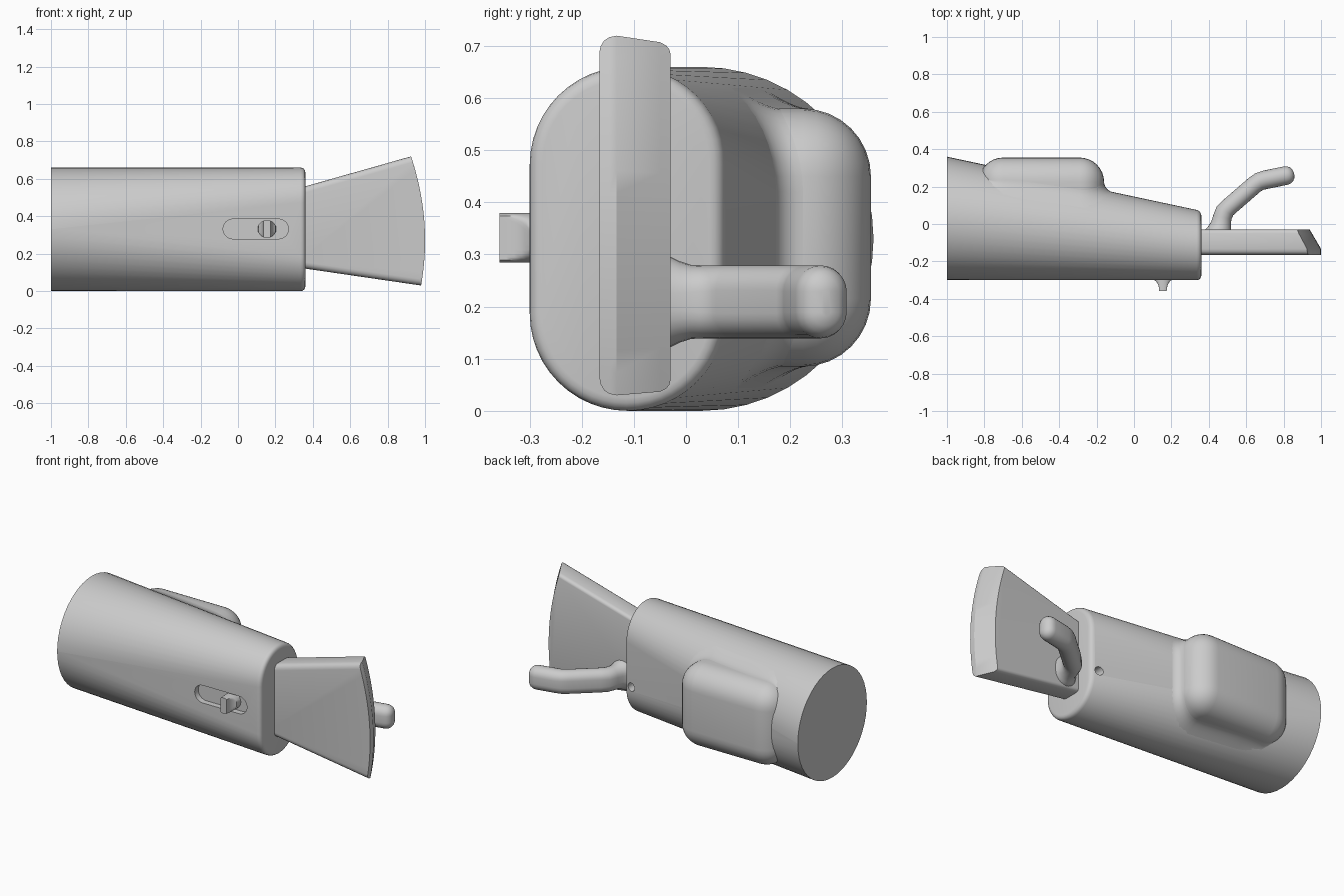
import bpy, bmesh
from math import sin, cos, pi, radians, sqrt

if "Cube" in bpy.data.objects:
    bpy.data.objects.remove(bpy.data.objects["Cube"])


def finish(ob, angle=35):
    bpy.ops.object.select_all(action='DESELECT')
    ob.select_set(True)
    bpy.context.view_layer.objects.active = ob
    bpy.ops.object.shade_smooth_by_angle(angle=radians(angle))


def loft(name, rings, caps=True):
    """Skin a list of closed rings that have equal point counts."""
    bm = bmesh.new()
    vs = [[bm.verts.new(p) for p in r] for r in rings]
    n = len(rings[0])
    for a, b in zip(vs, vs[1:]):
        for i in range(n):
            j = (i + 1) % n
            bm.faces.new((a[i], a[j], b[j], b[i]))
    if caps:
        bm.faces.new(vs[0])
        bm.faces.new(vs[-1])
    bmesh.ops.remove_doubles(bm, verts=bm.verts, dist=1e-5)
    bmesh.ops.recalc_face_normals(bm, faces=bm.faces)
    me = bpy.data.meshes.new(name)
    bm.to_mesh(me)
    bm.free()
    ob = bpy.data.objects.new(name, me)
    bpy.context.collection.objects.link(ob)
    return ob


def stadium(hw, hz, n=24):
    """Two half circles of radius hw joined by straight sides."""
    up = [(hw * cos(pi * i / n), hz - hw + hw * sin(pi * i / n)) for i in range(n + 1)]
    return up + [(-u, -v) for u, v in up]


def apply_mod(ob, kind, **settings):
    bpy.context.view_layer.objects.active = ob
    m = ob.modifiers.new(kind.title(), kind)
    for k, v in settings.items():
        setattr(m, k, v)
    bpy.ops.object.modifier_apply(modifier=m.name)


def body_radius(x):
    return 0.33 - 0.145 * (x + 1) / 1.36


# Body: round rear end changing into a stadium at the nose
rings = []
for x, o in [(-1, 0), (0.335, 0), (0.345, .002), (0.353, .007), (0.358, .015), (0.36, .025)]:
    r = body_radius(x)
    rings.append([(x, -0.3 + r + u, 0.33 + v) for u, v in stadium(r - o, 0.3301 - o)])
body = loft("body", rings)

# Switch slot in the front and small pin hole in the back
slot = loft("slot_cutter", [[(0.095 + v, y, 0.332 + u) for u, v in stadium(0.053, 0.175, 12)]
                            for y in (-0.4, -0.265)])
hole = loft("hole_cutter", [[(0.31 + u, y, 0.215 + v) for u, v in stadium(0.025, 0.02501, 10)]
                            for y in (0.03, 0.2)])
for cutter in (slot, hole):
    apply_mod(body, 'BOOLEAN', object=cutter, operation='DIFFERENCE', solver='EXACT')
    bpy.data.objects.remove(cutter)
finish(body)

# Switch: round base pinched to a narrow ridge
rings = []
for y, w in [(-.26, .05), (-.30, .046), (-.306, .038), (-.316, .03), (-.33, .024), (-.345, .021), (-.358, .02)]:
    rings.append([(0.155 + max(-w, min(w, 0.05 * cos(a))), y, 0.332 + 0.048 * sin(a))
                  for a in [2 * pi * (i + .5) / 32 for i in range(32)]])
finish(loft("switch", rings), 40)

# Battery bulge on the back
bpy.ops.mesh.primitive_cube_add(size=1, location=(-0.495, 0.1525, 0.3325))
bulge = bpy.context.object
bulge.name = "back_bulge"
bulge.scale = (0.67, 0.405, 0.495)
bpy.ops.object.transform_apply(location=False, rotation=False, scale=True)
apply_mod(bulge, 'BEVEL', width=0.13, segments=8)
finish(bulge)


# Fillet where the bulge meets the body
def surface_y(x, z):
    r = body_radius(x)
    d = max(0, abs(z - 0.33) - (0.33 - r))
    return -0.3 + r + sqrt(max(0, r * r - d * d))


outline = []
for k, (sx, sz) in enumerate([(1, 1), (-1, 1), (-1, -1), (1, -1)]):
    for i in range(9):
        a = (k + i / 8) * pi / 2
        outline.append((-0.495 + sx * 0.205 + 0.13 * cos(a),
                        0.3325 + sz * 0.1175 + 0.13 * sin(a), cos(a), sin(a)))
# split the long straight sides so the fillet follows the body
dense = []
for p, q in zip(outline, outline[1:] + outline[:1]):
    steps = 8 if abs(p[0] - q[0]) + abs(p[1] - q[1]) > 0.15 else 1
    dense += [tuple(c + (d - c) * i / steps for c, d in zip(p, q)) for i in range(steps)]
rings = []
for k in range(7):
    a = k / 6 * pi / 2
    ring = []
    for x, z, nx, nz in dense:
        f = max(0.0, min(0.045, 0.235 - surface_y(x, z)))
        o = f * (1 - sin(a))
        px, pz = x + nx * o, z + nz * o
        ring.append((px, surface_y(px, pz) + f * (1 - cos(a)) - 0.001, pz))
    rings.append(ring)
finish(loft("bulge_fillet", rings, caps=False), 60)


# Blade: flared plate with a curved, chiselled end
def edge_x(z, shift):
    return 1.0 - 0.37 * (z - 0.27) ** 2 - shift


def blade_outline(y, inset, shift):
    top = lambda x: 0.56 + 0.283 * (x - 0.36) - inset
    low = lambda x: 0.12 - 0.146 * (x - 0.36) + inset
    zt, zb = 0.7, 0.05
    for _ in range(8):
        zt, zb = top(edge_x(zt, shift)), low(edge_x(zb, shift))
    zs = [zb + (zt - zb) * i / 16 for i in range(17)]
    return [(0.32, y, top(0.32)), (0.32, y, low(0.32))] + [(edge_x(z, shift), y, z) for z in zs]


profile = [(-.166, .034), (-.164, .022), (-.157, .01), (-.147, .003), (-.133, 0),
           (-.05, 0), (-.038, .005), (-.032, .012), (-.03, .02)]
finish(loft("blade", [blade_outline(y, o, max(0, (y + .133) / .103 * .06)) for y, o in profile]), 30)

# Thumb handle: bent bar with a flared foot and a rounded tip
stations = [(.45, -.05, 90, .072, .09), (.45, -.03, 90, .07, .087), (.458, -.012, 90, .061, .078),
            (.466, .01, 87, .053, .071), (.472, .035, 78, .05, .07), (.486, .07, 62, .05, .07),
            (.51, .093, 42, .048, .07), (.645, .21, 40, .048, .07), (.67, .227, 26, .049, .07),
            (.70, .236, 13, .05, .07)]
for d, o in [(0, 0), (.016, .003), (.03, .011), (.04, .024), (.045, .042)]:
    stations.append((.812 + d * .974, .259 + d * .225, 13, .05 - o, .07 - o))
rings = []
for x, y, deg, hw, hz in stations:
    a = radians(deg)
    rings.append([(x - sin(a) * u, y + cos(a) * u, 0.209 + v) for u, v in stadium(hw, hz, 12)])
finish(loft("handle", rings), 45)
